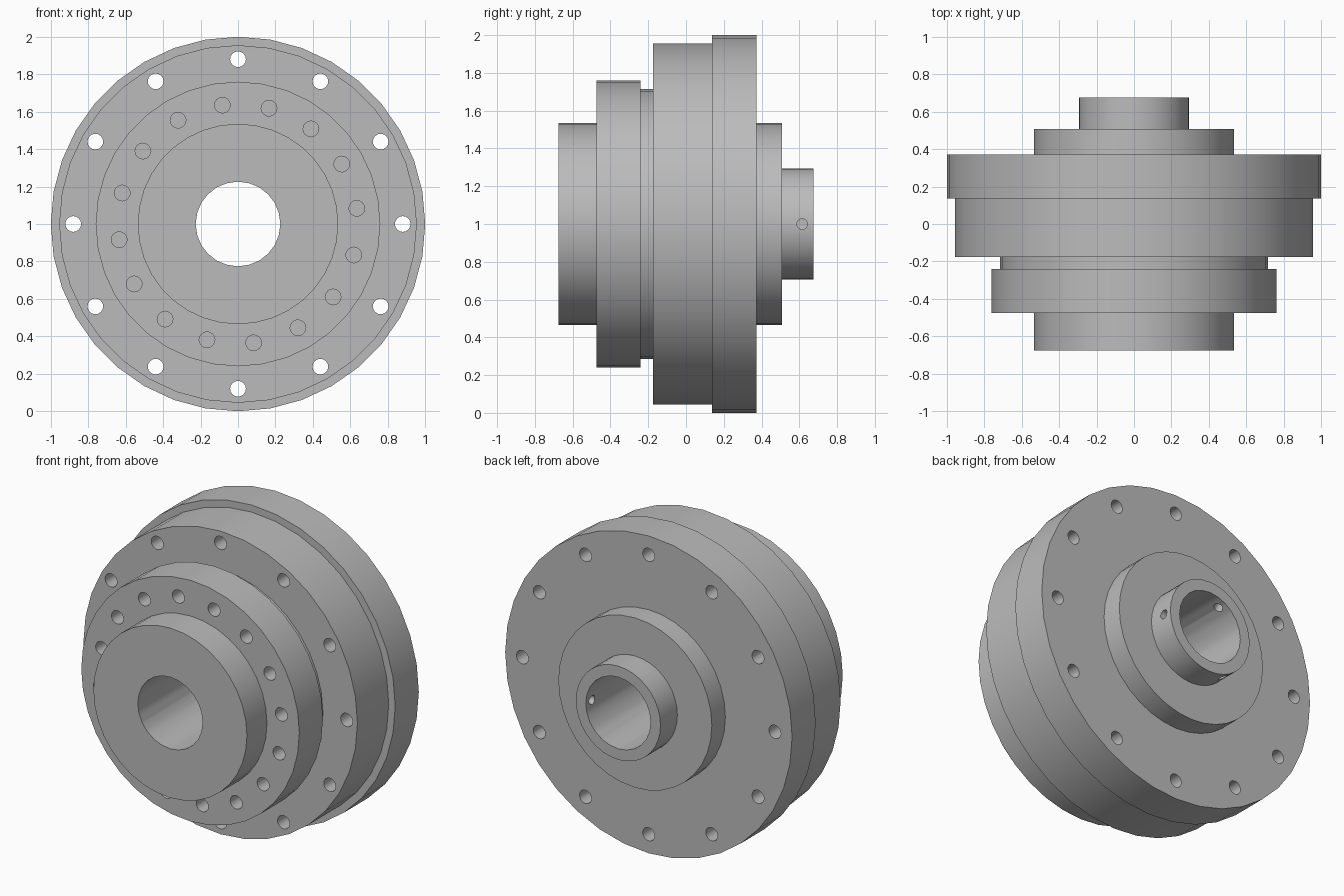
import bpy, bmesh, math
from mathutils import Matrix, Vector

cube = bpy.data.objects.get("Cube")
if cube:
    bpy.data.objects.remove(cube, do_unlink=True)

CENTRE = Vector((0, 0, 1))

steel = bpy.data.materials.new("grey_steel")
steel.use_nodes = True
GREY = (0.5, 0.5, 0.5, 1)
steel.diffuse_color = GREY
steel.node_tree.nodes["Principled BSDF"].inputs["Base Color"].default_value = GREY


def finish(bm, name):
    bmesh.ops.recalc_face_normals(bm, faces=bm.faces)
    mesh = bpy.data.meshes.new(name)
    bm.to_mesh(mesh)
    bm.free()
    mesh.materials.append(steel)
    obj = bpy.data.objects.new(name, mesh)
    bpy.context.collection.objects.link(obj)
    return obj


def rod(bm, start, end, radius, sides):
    """Add a closed cylinder between two points."""
    axis = end - start
    turn = axis.to_track_quat('Z', 'Y').to_matrix().to_4x4()
    bmesh.ops.create_cone(bm, cap_ends=True, segments=sides, radius1=radius,
                          radius2=radius, depth=axis.length,
                          matrix=Matrix.Translation((start + end) / 2) @ turn)


def ring_point(radius, degrees, y):
    a = math.radians(degrees)
    return CENTRE + Vector((radius * math.cos(a), y, radius * math.sin(a)))


# Stepped body: (radius, y of the back end) for each step, front to back
steps = [(0.535, -0.475), (0.76, -0.24), (0.715, -0.175), (0.955, 0.137),
         (1.0, 0.372), (0.535, 0.507), (0.295, 0.675)]
y = -0.675
profile = [(0, y)]
for radius, back in steps:
    profile += [(radius, y), (radius, back)]
    y = back
profile.append((0, y))

bm = bmesh.new()
verts = [bm.verts.new(CENTRE + Vector((r, py, 0))) for r, py in profile]
edges = [bm.edges.new(pair) for pair in zip(verts, verts[1:])]
bmesh.ops.spin(bm, geom=verts + edges, cent=CENTRE, axis=(0, 1, 0),
               angle=math.tau, steps=36, use_merge=False)
bmesh.ops.remove_doubles(bm, verts=bm.verts, dist=0.0005)
body = finish(bm, "coupling_body")

# Cutter for the bore, through bolt holes and blind flange holes
bm = bmesh.new()
rod(bm, ring_point(0, 0, -1), ring_point(0, 0, 1), 0.226, 24)
for i in range(12):
    rod(bm, ring_point(0.88, 30 * i, -0.5), ring_point(0.88, 30 * i, 0.6), 0.042, 16)
for i in range(16):
    a = 7.5 + 22.5 * i
    rod(bm, ring_point(0.64, a, -0.6), ring_point(0.64, a, -0.24), 0.042, 16)
axial_cutter = finish(bm, "axial_hole_cutter")

# Cutter for the three radial set screw holes in the rear collar
bm = bmesh.new()
for i in range(3):
    rod(bm, ring_point(0.12, 120 * i, 0.615), ring_point(0.4, 120 * i, 0.615), 0.028, 16)
radial_cutter = finish(bm, "set_screw_hole_cutter")

# Cut the holes and shade
bpy.context.view_layer.objects.active = body
for obj in bpy.context.selected_objects:
    obj.select_set(False)
body.select_set(True)
for cutter in (axial_cutter, radial_cutter):
    cutter.hide_render = True
    mod = body.modifiers.new(cutter.name, 'BOOLEAN')
    mod.operation = 'DIFFERENCE'
    mod.solver = 'EXACT'
    mod.object = cutter
    bpy.ops.object.modifier_apply(modifier=mod.name)
    bpy.data.objects.remove(cutter, do_unlink=True)
bpy.ops.object.shade_smooth_by_angle(angle=math.radians(35))
